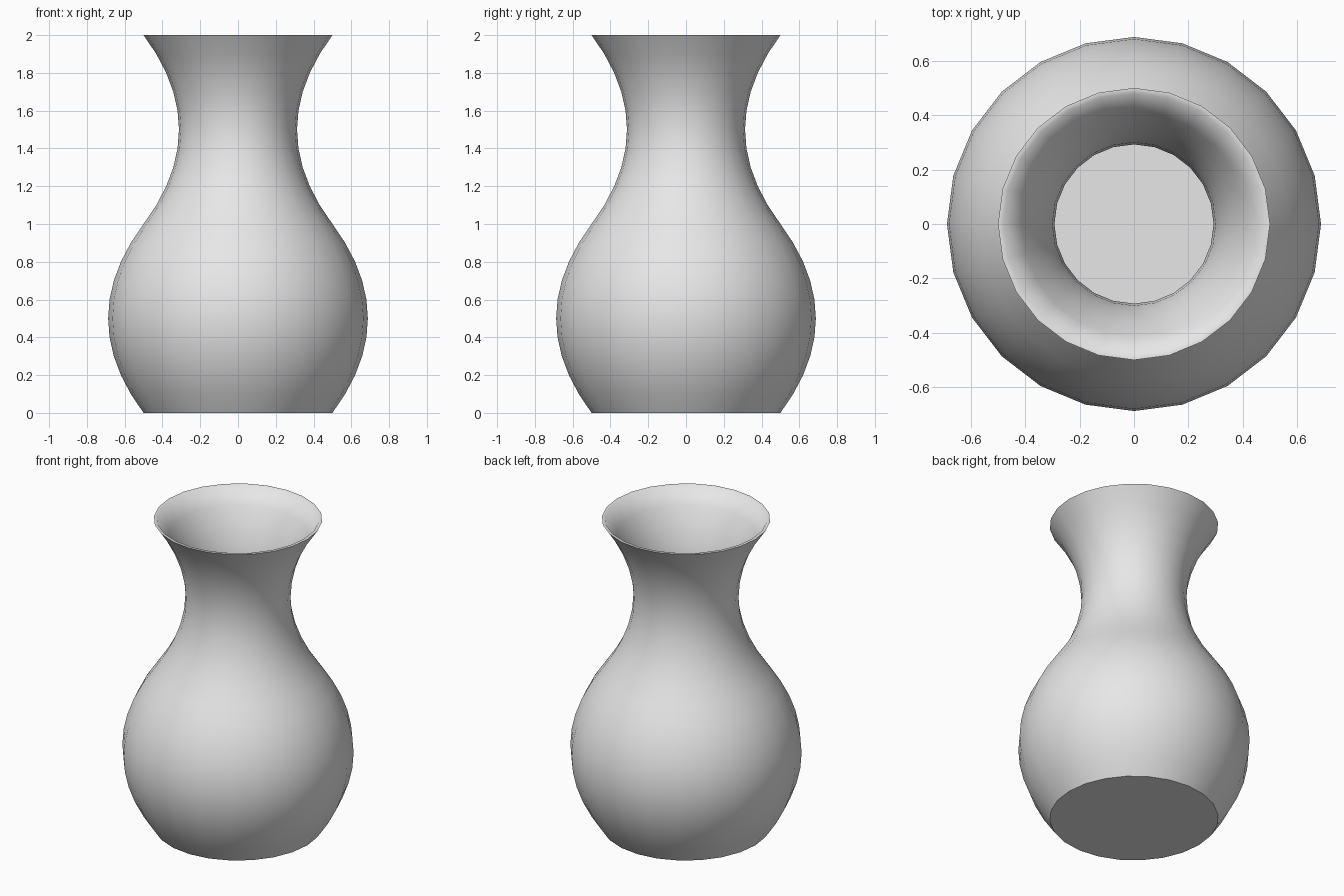
import bpy, bmesh, math

cube = bpy.data.objects.get("Cube")
if cube:
    bpy.data.objects.remove(cube, do_unlink=True)

SIDES, RINGS, WALL, HEIGHT = 24, 20, 0.02, 2.0


def radius(z):
    """Round belly below the middle, mirrored hollow neck above it."""
    t = z % 1.0
    return 0.5 + (0.75 if z < 1 else -0.75) * t * (1 - t)


def ring(bm, r, z):
    return [bm.verts.new((r * math.cos(a), r * math.sin(a), z))
            for a in (math.tau * i / SIDES for i in range(SIDES))]


# Profile: up the outside, over the rim, down the inside
levels = [HEIGHT * i / RINGS for i in range(RINGS + 1)]
outside = [(radius(z), z) for z in levels]
inside = [(radius(z) - WALL, max(z, WALL)) for z in reversed(levels)]

bm = bmesh.new()
rings = [ring(bm, r, z) for r, z in outside + inside]
for low, high in zip(rings, rings[1:]):
    for i in range(SIDES):
        j = (i + 1) % SIDES
        bm.faces.new((low[i], low[j], high[j], high[i])).smooth = True

# Flat base and inner floor
bm.faces.new(list(reversed(rings[0])))
bm.faces.new(rings[-1])

# Crisp outer edge on the lip
lip = set(rings[RINGS])
for e in bm.edges:
    if all(v in lip for v in e.verts):
        e.smooth = False

mesh = bpy.data.meshes.new("vase")
bm.to_mesh(mesh)
bm.free()

# Plain grey clay
clay = bpy.data.materials.new("grey clay")
clay.use_nodes = True
color = (0.8, 0.8, 0.8, 1)
clay.diffuse_color = color
clay.node_tree.nodes["Principled BSDF"].inputs["Base Color"].default_value = color
mesh.materials.append(clay)

vase = bpy.data.objects.new("vase", mesh)
bpy.context.collection.objects.link(vase)
